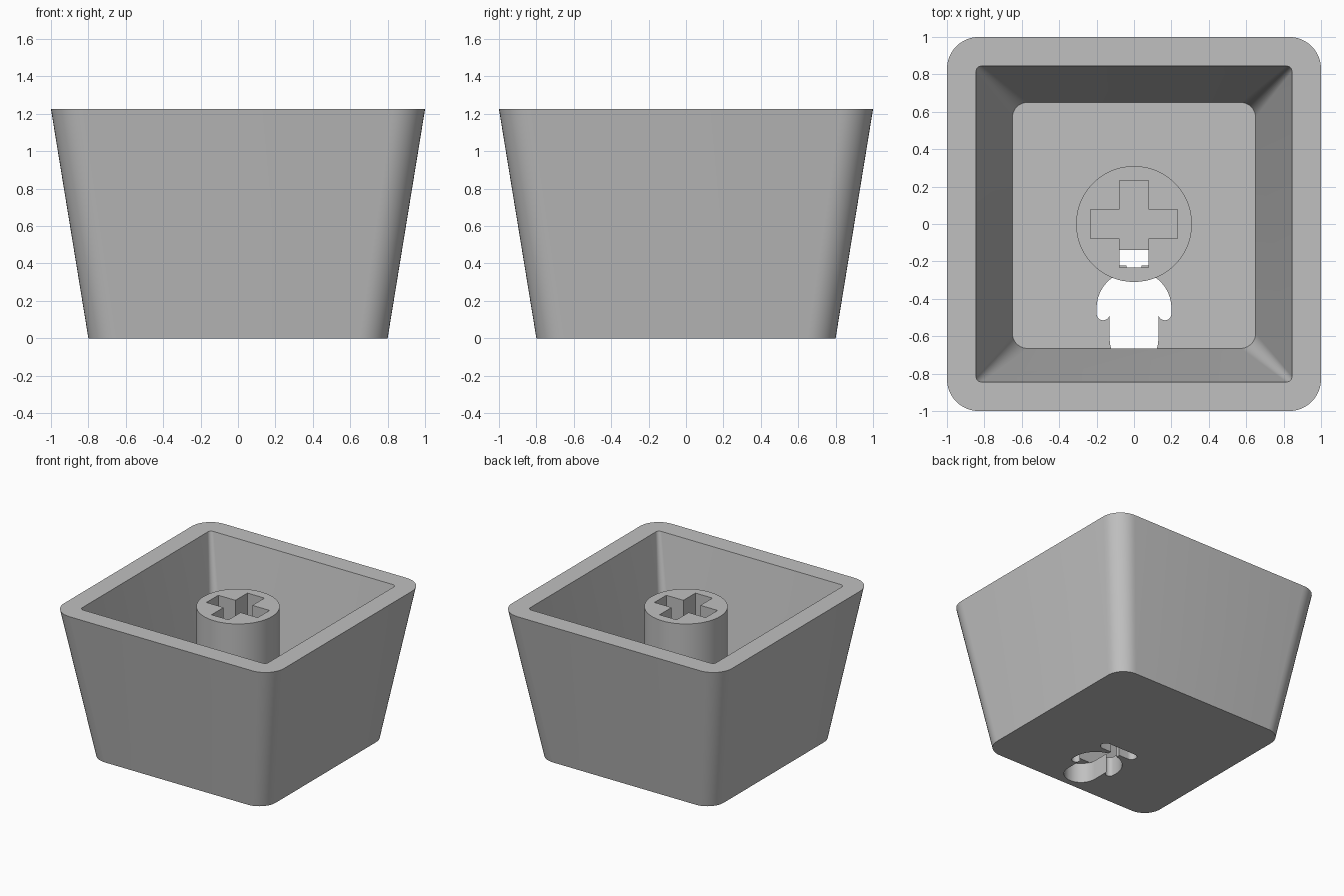
import bpy, bmesh
from math import sin, cos, pi, radians, asin

if "Cube" in bpy.data.objects:
    bpy.data.objects.remove(bpy.data.objects["Cube"], do_unlink=True)

HEIGHT, FLOOR, STEM_TOP = 1.225, 0.16, 1.15

grey = bpy.data.materials.new("light_grey_plastic")
grey.use_nodes = True
colour = (0.53, 0.53, 0.53, 1)
grey.diffuse_color = colour
bsdf = next(n for n in grey.node_tree.nodes if n.type == 'BSDF_PRINCIPLED')
bsdf.inputs["Base Color"].default_value = colour


def arc(cx, cy, r, start, end, steps):
    angles = [radians(start + (end - start) * i / steps) for i in range(steps + 1)]
    return [(cx + r * cos(a), cy + r * sin(a)) for a in angles]


def rounded_rect(hx, front, back, r):
    corners = [(hx - r, back - r, 0), (r - hx, back - r, 90),
               (r - hx, front + r, 180), (hx - r, front + r, 270)]
    return [p for x, y, a in corners for p in arc(x, y, r, a, a + 90, 10)]


def loft(name, sections):
    """Bridge (outline, z) sections in order and cap both ends."""
    bm = bmesh.new()
    rings = [[bm.verts.new((x, y, z)) for x, y in outline] for outline, z in sections]
    for a, b in zip(rings, rings[1:]):
        for i in range(len(a)):
            j = (i + 1) % len(a)
            bm.faces.new((a[i], a[j], b[j], b[i]))
    bm.faces.new(rings[0][::-1])
    bm.faces.new(rings[-1])
    bmesh.ops.recalc_face_normals(bm, faces=bm.faces)
    mesh = bpy.data.meshes.new(name)
    bm.to_mesh(mesh)
    bm.free()
    mesh.materials.append(grey)
    obj = bpy.data.objects.new(name, mesh)
    bpy.context.collection.objects.link(obj)
    return obj


def select(obj):
    bpy.ops.object.select_all(action='DESELECT')
    obj.select_set(True)
    bpy.context.view_layer.objects.active = obj


def cut(obj, cutter):
    cutter.hide_render = True
    mod = obj.modifiers.new("cut", 'BOOLEAN')
    mod.operation, mod.solver, mod.object = 'DIFFERENCE', 'EXACT', cutter
    select(obj)
    bpy.ops.object.modifier_apply(modifier=mod.name)
    bpy.data.objects.remove(cutter, do_unlink=True)


# Tapered hollow shell: outside, rim, inside wall, floor
shell = loft("tapered_shell", [
    (rounded_rect(0.8, -0.8, 0.8, 0.15), 0),
    (rounded_rect(1.0, -1.0, 1.0, 0.17), HEIGHT),
    (rounded_rect(0.845, -0.845, 0.845, 0.03), HEIGHT),
    (rounded_rect(0.65, -0.665, 0.65, 0.08), FLOOR),
])

# Microphone-shaped opening: base bar, stand, cradle, capsule
top_angle = 90 - asin(0.04 / 0.2) * 180 / pi
half = (arc(0.125, -0.18, 0.042, 90, -90, 10)
        + [(0.04, -0.222)]
        + arc(0, -0.45, 0.2, top_angle, 0, 14)
        + arc(0.165, -0.48, 0.035, 0, -180, 10)
        + arc(0, -0.62, 0.13, 0, -85, 14))
opening = half + [(-x, y) for x, y in reversed(half)]
cut(shell, loft("opening_cutter", [(opening, -0.1), (opening, FLOOR + 0.004)]))

# Central round post with a cross-shaped socket
circle = arc(0, 0, 0.31, 0, 360, 64)[:-1]
post = loft("socket_post", [(circle, FLOOR), (circle, STEM_TOP)])
w, l = 0.077, 0.233
quarter = [(l, -w), (l, w), (w, w)]
cross = []
for _ in range(4):
    cross += quarter
    quarter = [(-y, x) for x, y in quarter]
cut(post, loft("cross_cutter", [(cross, FLOOR - 0.1), (cross, STEM_TOP + 0.1)]))

for part in (shell, post):
    select(part)
    bpy.ops.object.shade_smooth_by_angle(angle=radians(30))
